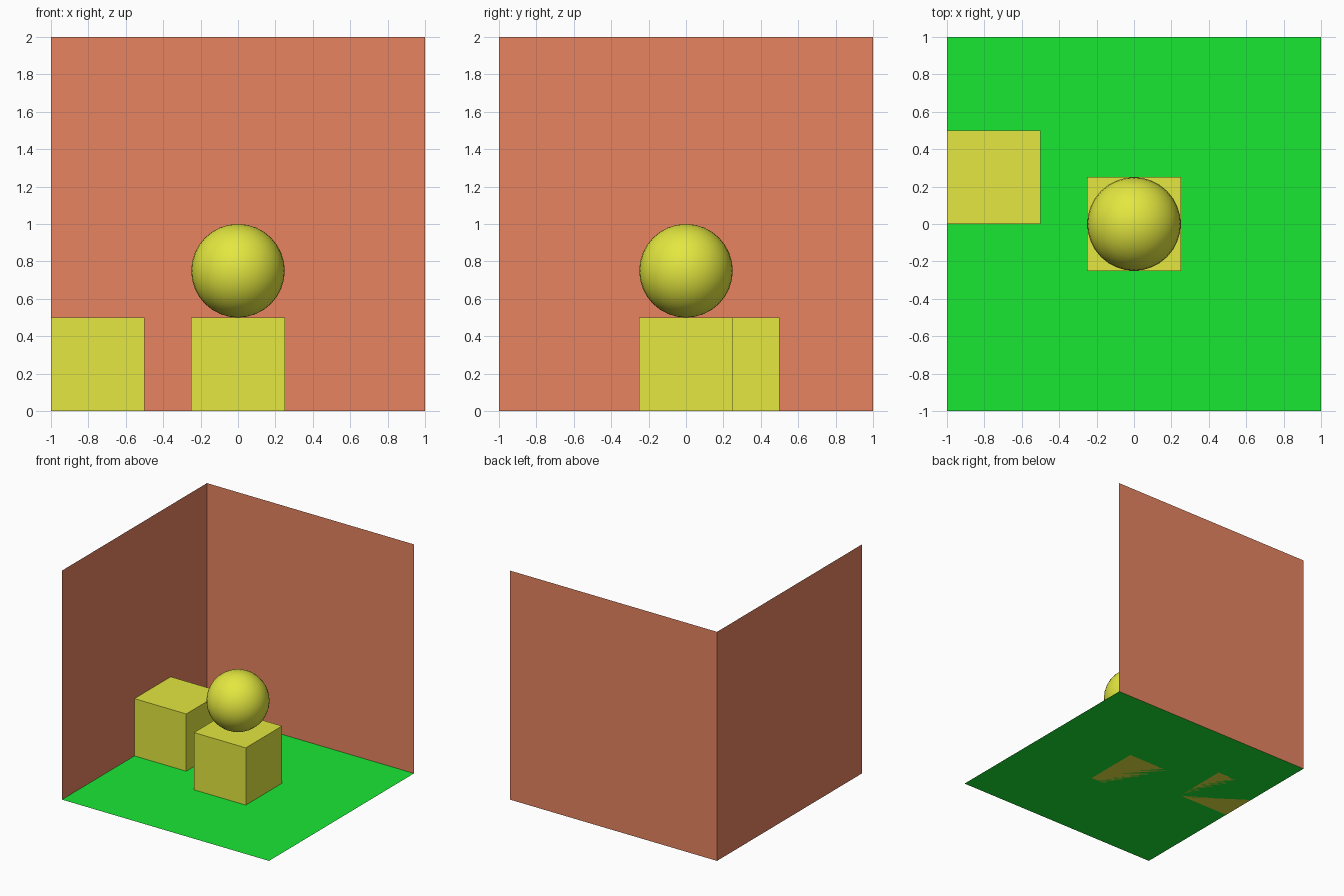
import bpy
from math import pi

if "Cube" in bpy.data.objects:
    bpy.data.objects.remove(bpy.data.objects["Cube"])


def material(name, rgb):
    m = bpy.data.materials.new(name)
    m.diffuse_color = (*rgb, 1)
    m.use_nodes = True
    m.node_tree.nodes["Principled BSDF"].inputs["Base Color"].default_value = m.diffuse_color
    return m


yellow = material("yellow", (0.77, 0.80, 0.05))
brick = material("brick", (0.80, 0.23, 0.12))
green = material("green", (0.01, 0.80, 0.034))


def finish(name, mat):
    ob = bpy.context.object
    ob.name = name
    ob.data.materials.append(mat)
    return ob


def panel(name, loc, rot, mat):
    bpy.ops.mesh.primitive_plane_add(size=2, location=loc, rotation=rot)
    return finish(name, mat)


def block(name, x, y):
    bpy.ops.mesh.primitive_cube_add(size=0.5, location=(x, y, 0.25))
    return finish(name, yellow)


# Open room corner: floor and two thin walls
panel("floor", (0, 0, 0), (0, 0, 0), green)
panel("back_wall", (0, 1, 1), (pi / 2, 0, 0), brick)
panel("left_wall", (-1, 0, 1), (0, pi / 2, 0), brick)

# Blocks: one in the middle, one against the left wall
block("centre_block", 0, 0)
block("side_block", -0.75, 0.25)

# Ball resting on the centre block
bpy.ops.mesh.primitive_uv_sphere_add(segments=32, ring_count=16, radius=0.25,
                                     location=(0, 0, 0.75))
finish("ball", yellow)
bpy.ops.object.shade_smooth()
